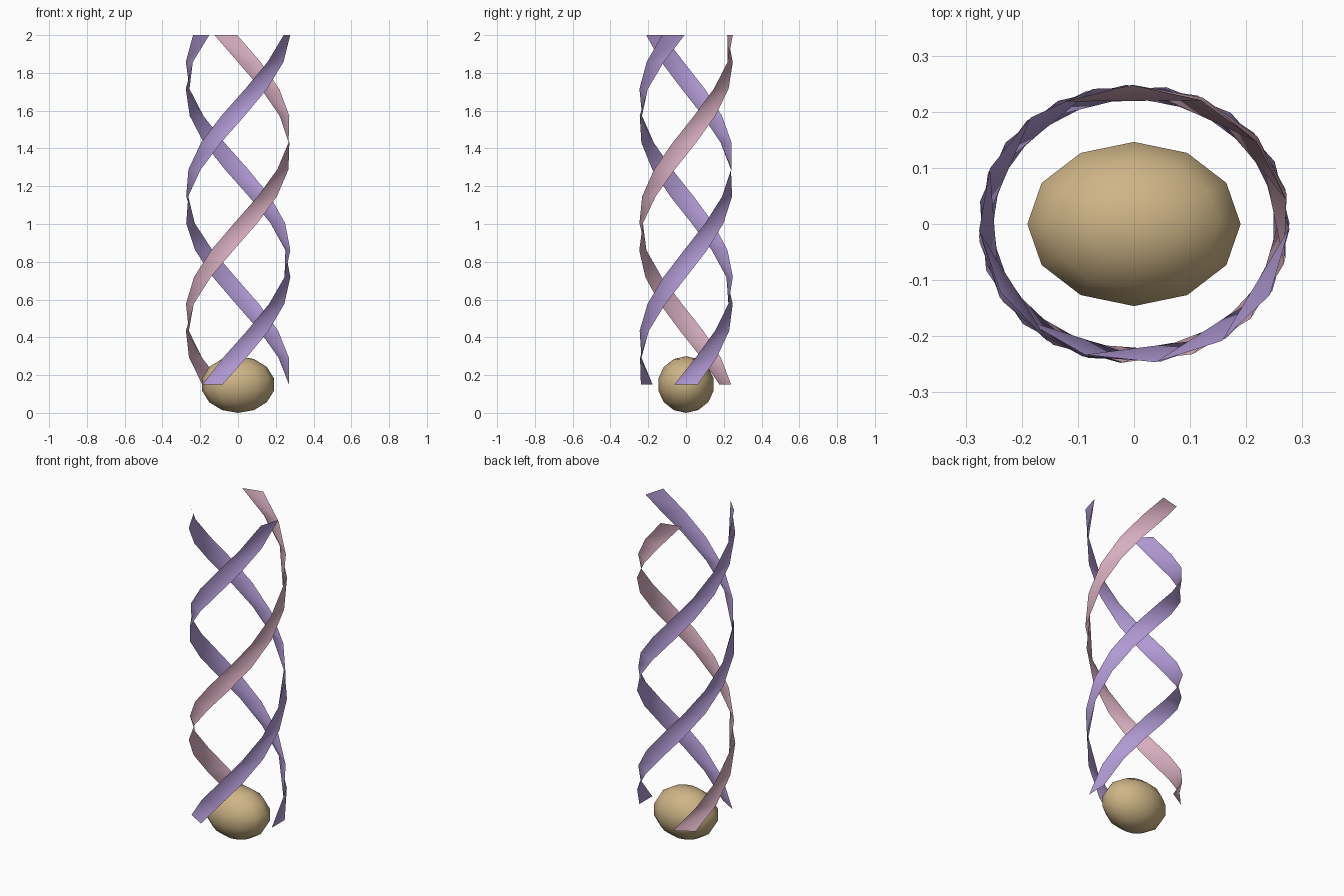
import bpy
import bmesh
from math import sin, cos, radians
from mathutils import Vector

if "Cube" in bpy.data.objects:
    bpy.data.objects.remove(bpy.data.objects["Cube"])


def material(name, color):
    m = bpy.data.materials.new(name)
    m.diffuse_color = (*color, 1)
    m.use_nodes = True
    m.node_tree.nodes["Principled BSDF"].inputs["Base Color"].default_value = m.diffuse_color
    return m


tan = material("tan", (0.62, 0.46, 0.24))
purple = material("purple", (0.44, 0.32, 0.66))
pink = material("pink", (0.68, 0.42, 0.52))

# Low-poly egg-shaped core at the base
bpy.ops.mesh.primitive_uv_sphere_add(segments=12, ring_count=7, radius=1, location=(0, 0, 0.15))
core = bpy.context.object
core.name = "core"
core.scale = (0.195, 0.15, 0.15)
bpy.ops.object.transform_apply(location=False, rotation=False, scale=True)
bpy.ops.object.shade_smooth()
core.data.materials.append(tan)

# Helical ribbons: horizontal tangent strips swept up an elliptical helix
RX, RY, HALF = 0.27, 0.24, 0.062
Z0, Z1, STEPS, TURN = 0.15, 2.0, 13, 6.0


def ribbon(name, start, mat):
    bm = bmesh.new()
    rows = []
    for k in range(STEPS + 1):
        t = k / STEPS
        a = start + TURN * t
        c = Vector((RX * cos(a), RY * sin(a), Z0 + (Z1 - Z0) * t))
        tangent = Vector((-sin(a), cos(a), 0)) * HALF
        rows.append((bm.verts.new(c - tangent), bm.verts.new(c + tangent)))
    for (a0, b0), (a1, b1) in zip(rows, rows[1:]):
        bm.faces.new((a0, b0, b1))
        bm.faces.new((a0, b1, a1))
    for f in bm.faces:
        f.smooth = True
    mesh = bpy.data.meshes.new(name)
    bm.to_mesh(mesh)
    bm.free()
    mesh.materials.append(mat)
    bpy.context.collection.objects.link(bpy.data.objects.new(name, mesh))


for i, mat in enumerate((purple, pink, purple)):
    ribbon(f"ribbon_{i + 1}", radians(120 * i), mat)
